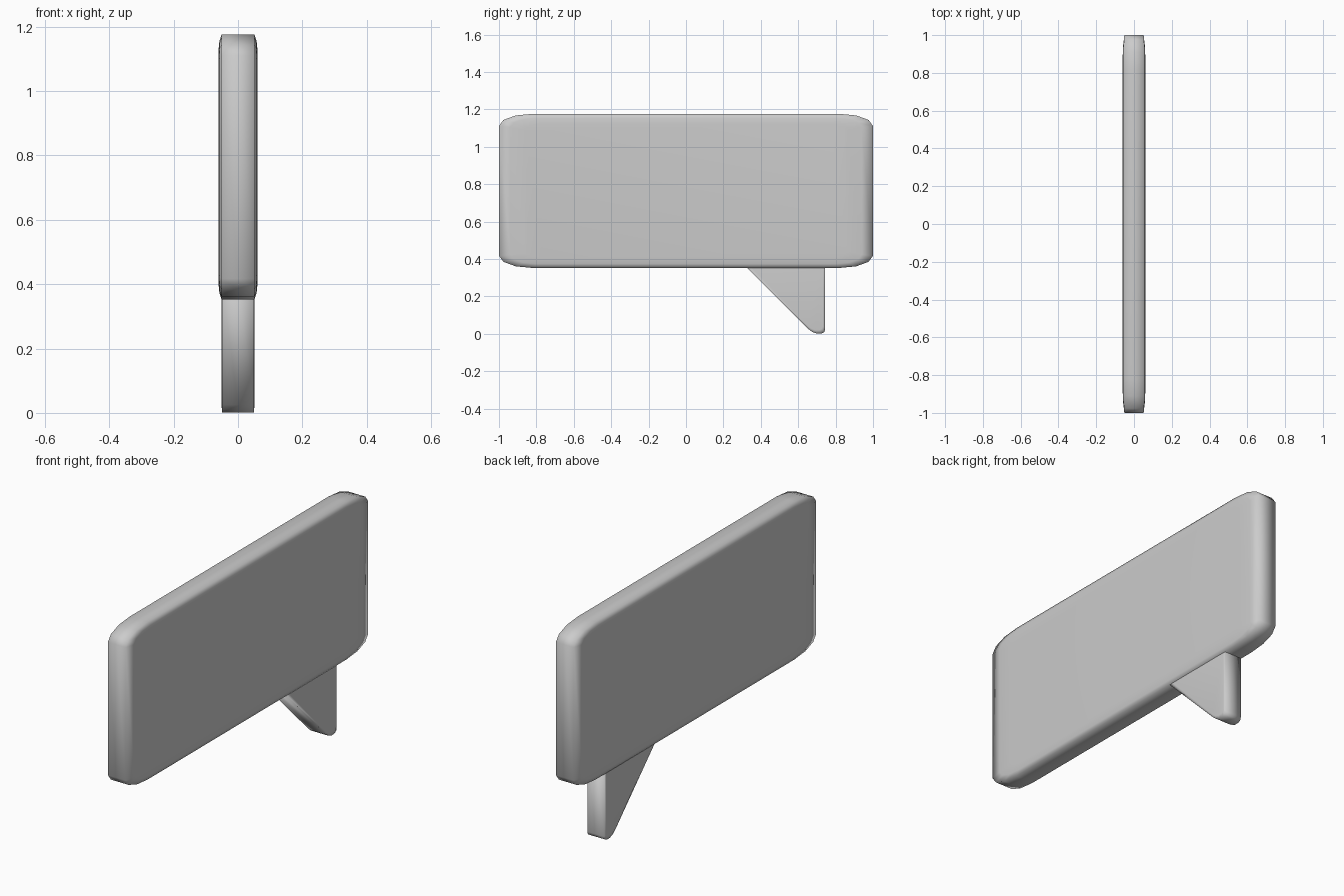
import bpy, bmesh, math

if "Cube" in bpy.data.objects:
    bpy.data.objects.remove(bpy.data.objects["Cube"])


def rounded_rect(hy, z0, z1, ry, rz, segs=3):
    """Outline in the YZ plane with elliptical corners."""
    pts = []
    corners = [(hy - ry, z1 - rz), (-hy + ry, z1 - rz),
               (-hy + ry, z0 + rz), (hy - ry, z0 + rz)]
    for q, (cy, cz) in enumerate(corners):
        for i in range(segs + 1):
            a = math.pi / 2 * (q + i / segs)
            pts.append((cy + ry * math.cos(a), cz + rz * math.sin(a)))
    return pts


def slab(name, rings):
    """Skin a stack of (x, outline) rings and close both ends."""
    bm = bmesh.new()
    loops = [[bm.verts.new((x, y, z)) for y, z in outline] for x, outline in rings]
    n = len(loops[0])
    for a, b in zip(loops, loops[1:]):
        for i in range(n):
            j = (i + 1) % n
            bm.faces.new((a[i], a[j], b[j], b[i]))
    bm.faces.new(loops[0])
    bm.faces.new(loops[-1])
    bmesh.ops.recalc_face_normals(bm, faces=bm.faces)
    for f in bm.faces:
        f.smooth = True
    mesh = bpy.data.meshes.new(name)
    bm.to_mesh(mesh)
    bm.free()
    obj = bpy.data.objects.new(name, mesh)
    bpy.context.collection.objects.link(obj)
    return obj


def mirrored(half):
    """Rings from the mid-plane outwards, repeated on the other side."""
    return [(-x, o) for x, o in reversed(half[1:])] + half


# bubble panel: softly domed faces tapering to the rim
outer = rounded_rect(1.0, 0.352, 1.176, 0.18, 0.065)
middle = rounded_rect(0.94, 0.374, 1.154, 0.14, 0.050)
inner = rounded_rect(0.86, 0.405, 1.123, 0.09, 0.034)
slab("bubble_panel", mirrored([(0, outer), (0.051, outer), (0.058, middle), (0.061, inner)]))

# pointer tail: wedge with a rounded tip, its top sunk into the panel
tail = [(0.28, 0.40), (0.655, 0.025), (0.675, 0.01), (0.70, 0.001), (0.725, 0.002),
        (0.739, 0.009), (0.744, 0.025), (0.744, 0.40)]
cy, cz = 0.62, 0.27
tail_in = [(cy + (y - cy) * 0.9, cz + (z - cz) * 0.93) for y, z in tail]
slab("pointer_tail", mirrored([(0, tail), (0.049, tail), (0.051, tail_in)]))
